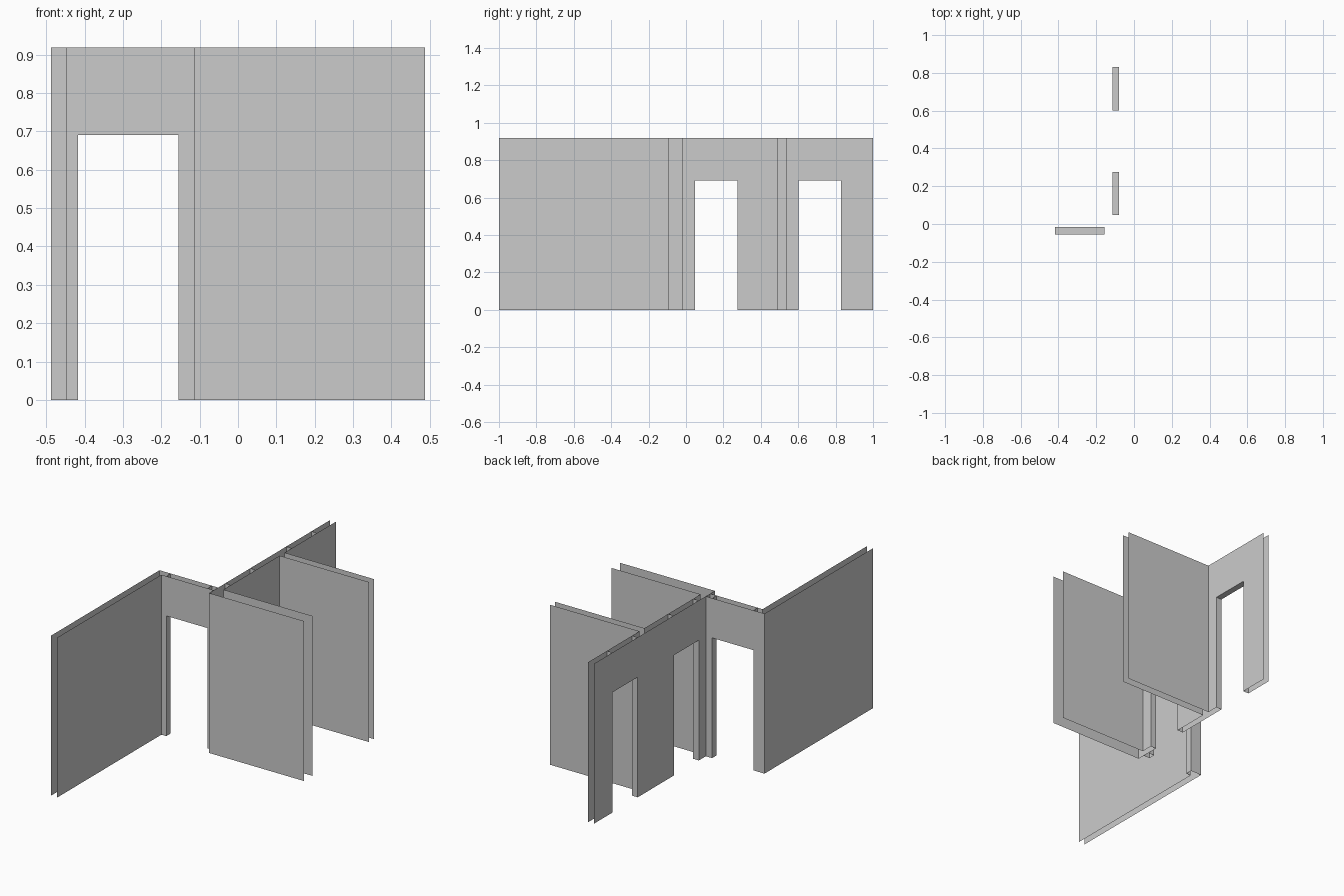
import bpy
import bmesh

if "Cube" in bpy.data.objects:
    bpy.data.objects.remove(bpy.data.objects["Cube"])

H = 0.918        # wall height
DOOR_H = 0.69    # door opening height

grey = bpy.data.materials.new("wall_grey")
grey.diffuse_color = (0.6, 0.6, 0.6, 1)
grey.use_nodes = True
grey.node_tree.nodes["Principled BSDF"].inputs["Base Color"].default_value = grey.diffuse_color


def panel(bm, p0, p1, doors=()):
    """Upright sheet from p0 to p1, facing right of travel, notched at doors.
    Each door is a pair of fractions along the run."""
    def pt(t, z):
        return (p0[0] + (p1[0] - p0[0]) * t, p0[1] + (p1[1] - p0[1]) * t, z)
    outline = [pt(0, 0)]
    for a, b in sorted(doors):
        outline += [pt(a, 0), pt(a, DOOR_H), pt(b, DOOR_H), pt(b, 0)]
    outline += [pt(1, 0), pt(1, H), pt(0, H)]
    bm.faces.new([bm.verts.new(p) for p in outline])


def run(bm, axis, fixed, a, b, doors=()):
    """Panel along x or y at a fixed other coordinate, doors in real units."""
    p0, p1 = ((a, fixed), (b, fixed)) if axis == "x" else ((fixed, a), (fixed, b))
    cuts = [tuple(sorted(((d - a) / (b - a), (e - a) / (b - a)))) for d, e in doors]
    panel(bm, p0, p1, cuts)


def soffit(bm, x0, x1, y0, y1):
    """Underside of a door lintel, facing down."""
    pts = [(x0, y0), (x0, y1), (x1, y1), (x1, y0)]
    bm.faces.new([bm.verts.new((x, y, DOOR_H)) for x, y in pts])


def finish(bm, name):
    bmesh.ops.remove_doubles(bm, verts=bm.verts, dist=0.0005)
    me = bpy.data.meshes.new(name)
    bm.to_mesh(me)
    bm.free()
    me.materials.append(grey)
    ob = bpy.data.objects.new(name, me)
    bpy.context.collection.objects.link(ob)


# Plan lines of the wall sheets
AX0, AX1 = -0.488, -0.448      # left wall
BY0, BY1 = -0.055, -0.015      # entry wall
CX0, CX1 = -0.115, -0.079      # middle wall
DY0, DY1 = -0.097, -0.02       # front partition
EY0, EY1 = 0.49, 0.535         # back partition
XR = 0.488
entry = [(-0.417, -0.155)]
rooms = [(0.048, 0.275), (0.602, 0.83)]

# Left wall
bm = bmesh.new()
run(bm, "y", AX0, BY1, -1)
run(bm, "y", AX1, -1, BY0)
finish(bm, "left_wall")

# Entry wall with one door
bm = bmesh.new()
run(bm, "x", BY0, AX1, CX0, entry)
run(bm, "x", BY1, CX0, AX0, entry)
finish(bm, "entry_wall")

# Middle wall with two doors
bm = bmesh.new()
run(bm, "y", CX0, 1, DY0, rooms)
run(bm, "y", CX1, DY1, EY0, rooms[:1])
run(bm, "y", CX1, EY1, 1, rooms[1:])
finish(bm, "middle_wall")

# Partitions to the right
for name, y0, y1, x0 in (("front_partition", DY0, DY1, CX0),
                         ("back_partition", EY0, EY1, CX1)):
    bm = bmesh.new()
    run(bm, "x", y0, x0, XR)
    run(bm, "x", y1, XR, CX1)
    finish(bm, name)

# Door linings: full-height jambs and a lintel underside
bm = bmesh.new()
for a, b in entry:
    run(bm, "y", a, BY0, BY1)
    run(bm, "y", b, BY1, BY0)
    soffit(bm, a, b, BY0, BY1)
finish(bm, "entry_door_lining")

for i, (a, b) in enumerate(rooms):
    bm = bmesh.new()
    run(bm, "x", a, CX1, CX0)
    run(bm, "x", b, CX0, CX1)
    soffit(bm, CX0, CX1, a, b)
    finish(bm, f"room_door_lining_{i + 1}")
